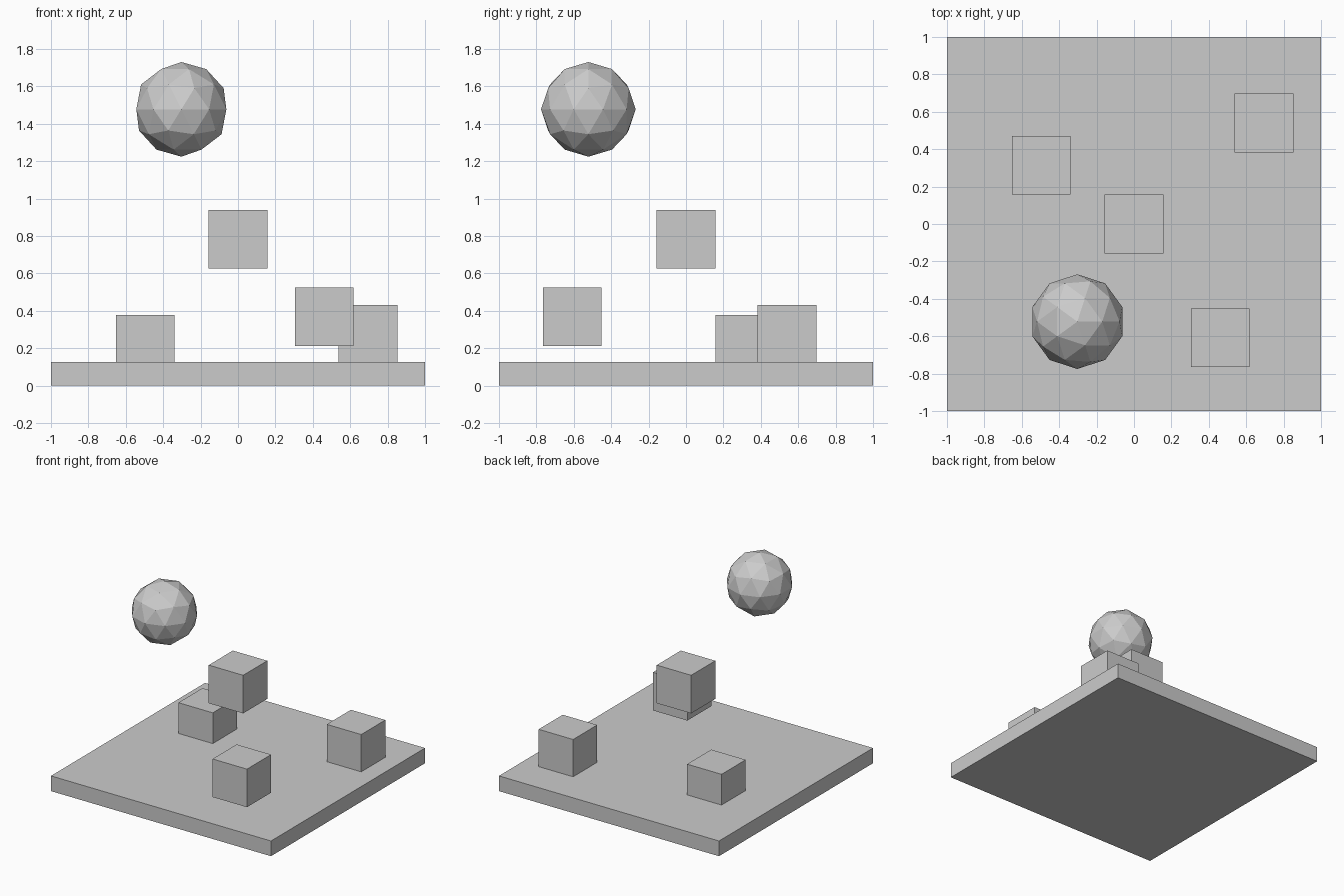
import bpy

if "Cube" in bpy.data.objects:
    bpy.data.objects.remove(bpy.data.objects["Cube"])


def box(name, centre, size):
    bpy.ops.mesh.primitive_cube_add(size=1, location=centre)
    ob = bpy.context.object
    ob.name = name
    ob.scale = size
    bpy.ops.object.transform_apply(location=False, rotation=False, scale=True)
    return ob


# Square base slab
box("base_slab", (0, 0, 0.0625), (2, 2, 0.125))

# Equal cubes: two floating, two resting on or sunk into the slab
CUBE = 0.313
cubes = {
    "centre_floating_cube": (0, 0, 0.782),
    "front_floating_cube": (0.461, -0.609, 0.367),
    "back_left_cube": (-0.496, 0.314, 0.221),
    "back_right_cube": (0.695, 0.54, 0.275),
}
for name, centre in cubes.items():
    box(name, centre, (CUBE, CUBE, CUBE))

# Faceted ball hovering above
bpy.ops.mesh.primitive_ico_sphere_add(subdivisions=2, radius=0.253,
                                      location=(-0.303, -0.522, 1.477))
bpy.context.object.name = "floating_ball"
